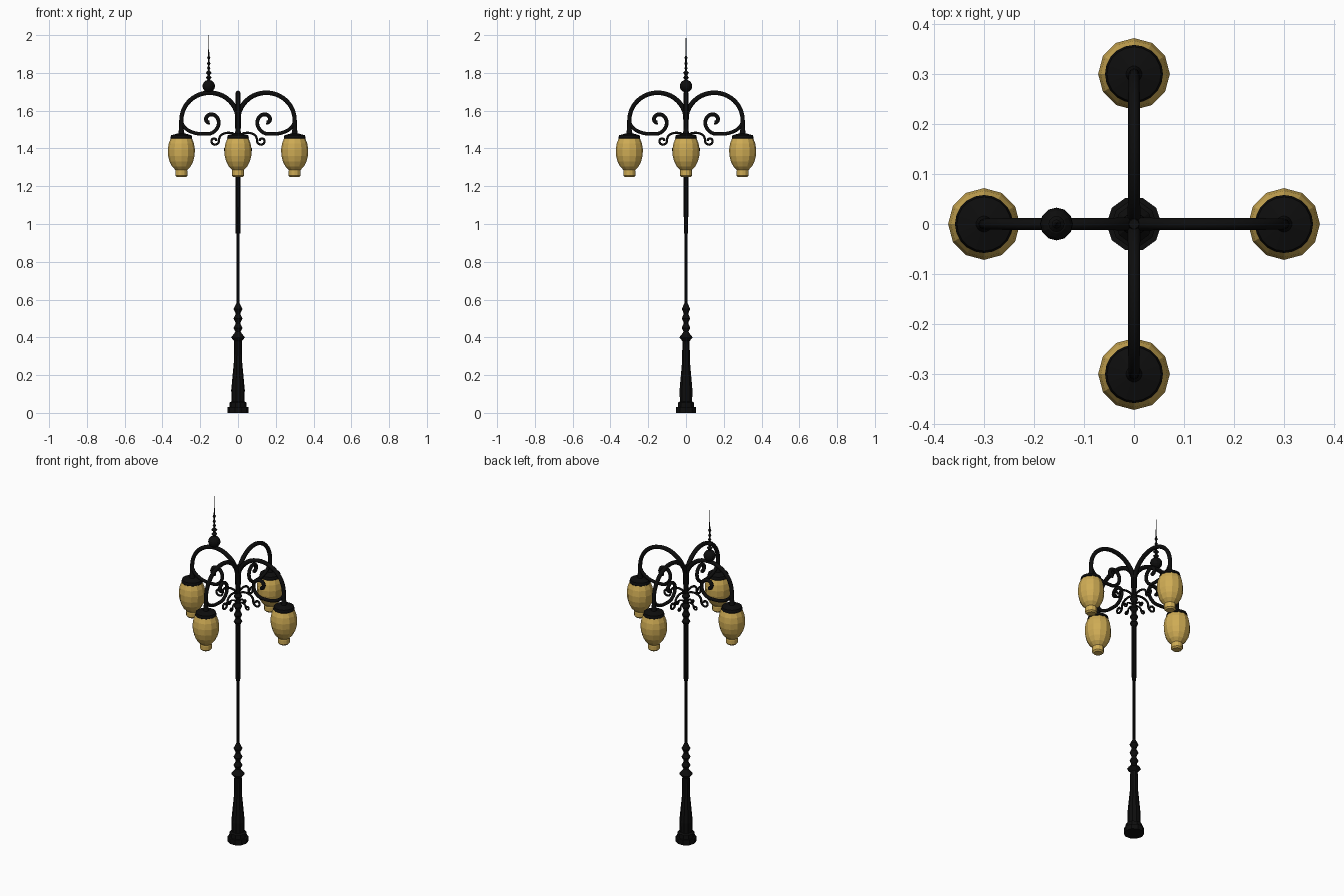
import bpy
import math

cube = bpy.data.objects.get("Cube")
if cube:
    bpy.data.objects.remove(cube, do_unlink=True)


def make_material(name, red, green, blue):
    material = bpy.data.materials.new(name)
    material.use_nodes = True
    color = (red, green, blue, 1)
    material.diffuse_color = color
    shader = material.node_tree.nodes["Principled BSDF"]
    shader.inputs["Base Color"].default_value = color
    return material


black_iron = make_material("black_iron", 0.004, 0.004, 0.004)
amber_glass = make_material("amber_glass", 0.62, 0.41, 0.09)


def place(name, data, angle=0, distance=0):
    """Place a part, turned about the post and moved outward from it."""
    part = bpy.data.objects.new(name, data)
    part.location.x = distance * math.cos(angle)
    part.location.y = distance * math.sin(angle)
    part.rotation_euler.z = angle
    bpy.context.collection.objects.link(part)


def arc(center, height, width, rise, start, end, steps=8, shrink=1):
    """Points along an ellipse arc; shrink below one winds it into a spiral."""
    points = []
    for step in range(steps + 1):
        t = step / steps
        angle = math.radians(start + (end - start) * t)
        scale = shrink ** t
        points.append((center + width * scale * math.cos(angle),
                       height + rise * scale * math.sin(angle)))
    return points


def beads(heights, neck, bulge, half):
    """Profile points of a row of turned collars on a thin neck."""
    points = []
    for height in heights:
        points += [(neck, height - half), (bulge, height), (neck, height + half)]
    return points


def lathe(name, profile, material, sides=12):
    """Closed solid turned from (radius, height) points, bottom to top."""
    verts, faces = [], []
    for radius, height in profile:
        for side in range(sides):
            angle = math.tau * side / sides
            verts.append((radius * math.cos(angle), radius * math.sin(angle), height))
    for ring in range(len(profile) - 1):
        low = ring * sides
        for side in range(sides):
            a, b = low + side, low + (side + 1) % sides
            faces.append((a, b, b + sides, a + sides))
    faces.append(tuple(reversed(range(sides))))
    faces.append(tuple(range(len(verts) - sides, len(verts))))
    mesh = bpy.data.meshes.new(name)
    mesh.from_pydata(verts, [], faces)
    mesh.materials.append(material)
    return mesh


def tube(name, path, first_radius, last_radius):
    """Round iron bar following (x, z) points, changing evenly in thickness."""
    curve = bpy.data.curves.new(name, "CURVE")
    curve.dimensions = "3D"
    curve.bevel_depth = 1
    curve.bevel_resolution = 2
    curve.use_fill_caps = True
    spline = curve.splines.new("POLY")
    spline.points.add(len(path) - 1)
    for index, (x, z) in enumerate(path):
        t = index / (len(path) - 1)
        spline.points[index].co = (x, 0, z, 1)
        spline.points[index].radius = first_radius + (last_radius - first_radius) * t
    curve.materials.append(black_iron)
    return curve


def curl(name, height, reach, radius):
    """Small bracket that arches off the post and ends in a spiral."""
    arch = arc(reach / 2, height, reach / 2, reach / 3, 180, 0)
    eye = arc(reach * 1.25, height - reach / 10, reach / 4, reach / 4,
              180, 540, steps=16, shrink=0.4)
    return tube(name, arch + eye, radius, radius)


# Post: stepped foot, flared pedestal, turned collars and slim shaft
foot = [(0.055, 0), (0.055, 0.03), (0.045, 0.03), (0.045, 0.055)]
pedestal = [(0.034, 0.06), (0.036, 0.12), (0.022, 0.27), (0.02, 0.38)]
pedestal += beads([0.4], neck=0.02, bulge=0.037, half=0.02)
collars = beads([0.45, 0.5, 0.55], neck=0.014, bulge=0.024, half=0.02)
shaft = [(0.009, 0.58), (0.009, 0.95), (0.012, 0.95)]
crown = beads([1.3, 1.34, 1.39, 1.45], neck=0.014, bulge=0.023, half=0.018)
tip = [(0.016, 1.6), (0.01, 1.63)]
place("post", lathe("post", foot + pedestal + collars + shaft + crown + tip, black_iron, 10))

# Curved ironwork shared by the four arms
arm_path = [(0, 1.5)] + arc(0.15, 1.55, 0.15, 0.145, 180, 0, steps=20) + [(0.3, 1.47)]
arm = tube("arm", arm_path, 0.013, 0.011)
scroll_path = arc(0.19, 1.55, 0.11, 0.073, 0, -90)
scroll_path += arc(0.15, 1.55, 0.073, 0.073, -90, -450, steps=24, shrink=0.16)
scroll = tube("scroll", scroll_path, 0.009, 0.011)
upper_curl = curl("upper_curl", 1.45, 0.1, 0.006)
lower_curl = curl("lower_curl", 1.4, 0.05, 0.005)

# Hanging lamp: iron cap over an egg-shaped globe with a narrow neck below
cap = lathe("lamp_cap", [(0.05, 1.445), (0.058, 1.455), (0.054, 1.47), (0.016, 1.48),
                         (0.01, 1.52)], black_iron, 20)
egg = arc(0, 1.385, 0.072, 0.11, -65, 40, steps=6)
neck = [(0.024, 1.248), (0.032, 1.256), (0.032, 1.28)]
globe = lathe("lamp_globe", neck + egg, amber_glass)

for turn, side in enumerate(["left", "back", "right", "front"]):
    angle = turn * math.pi / 2
    for ironwork in (arm, scroll, upper_curl, lower_curl):
        place(f"{side}_{ironwork.name}", ironwork, angle)
    for lamp_part in (cap, globe):
        place(f"{side}_{lamp_part.name}", lamp_part, angle, distance=0.3)

# Ball and beaded spire standing on the right arm
ball = arc(0, 1.73, 0.033, 0.033, -85, 75)
spire = beads([1.775, 1.8], neck=0.007, bulge=0.016, half=0.01)
spire += beads([1.825, 1.85, 1.88], neck=0.004, bulge=0.009, half=0.01)
spire += [(0.003, 1.9), (0.001, 2)]
place("finial", lathe("finial", ball + spire, black_iron), math.pi, distance=0.155)
